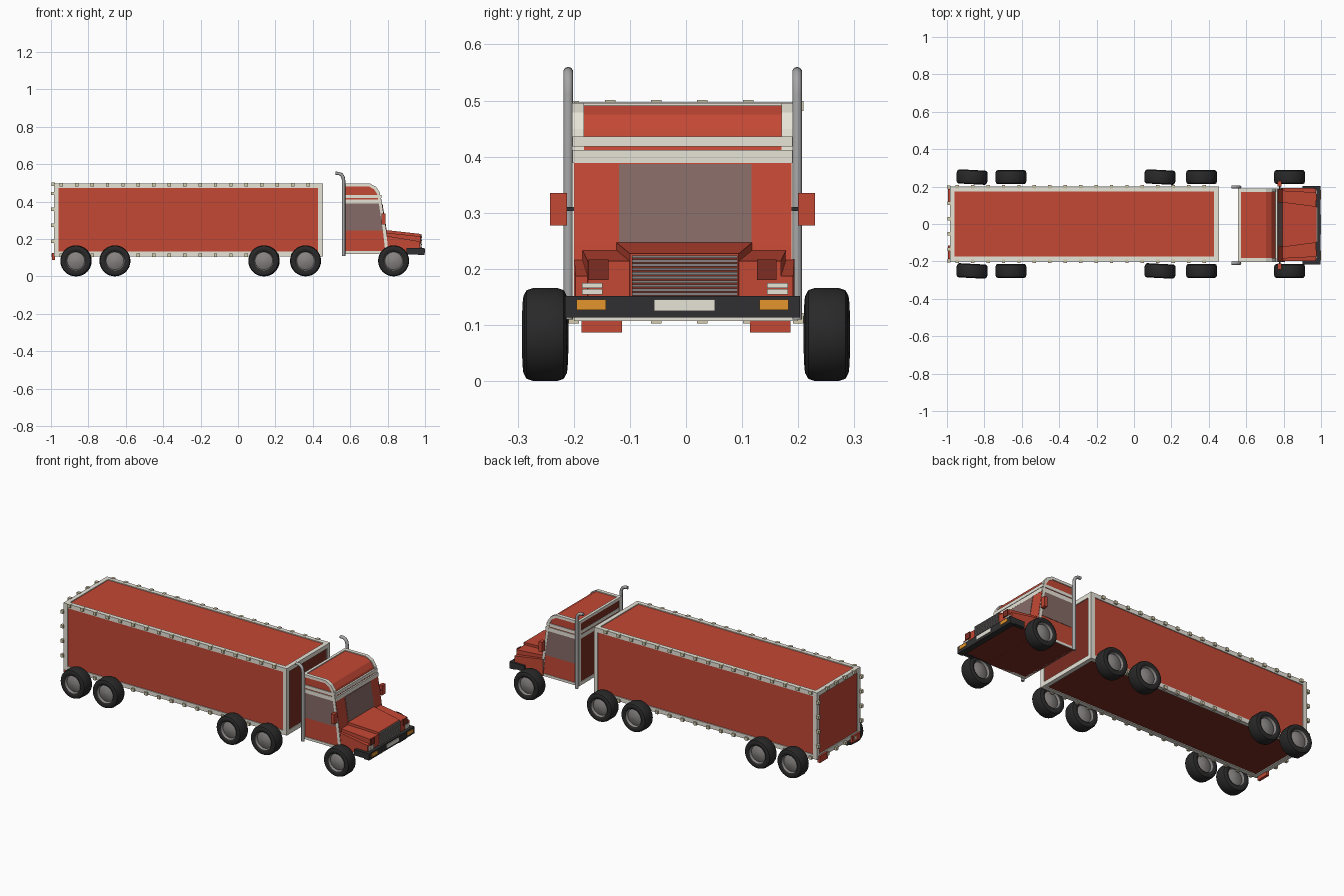
import bpy, bmesh
from math import cos, sin, pi, radians

default = bpy.data.objects.get("Cube")
if default:
    bpy.data.objects.remove(default, do_unlink=True)


def material(name, r, g, b):
    m = bpy.data.materials.new(name)
    m.use_nodes = True
    m.diffuse_color = (r, g, b, 1)
    m.node_tree.nodes["Principled BSDF"].inputs["Base Color"].default_value = (r, g, b, 1)
    return m


RED = material("red paint", 0.55, 0.065, 0.035)
DARK = material("dark red", 0.2, 0.026, 0.016)
TRIM = material("cream trim", 0.82, 0.79, 0.7)
GLASS = material("tinted glass", 0.24, 0.148, 0.135)
LAMP = material("marker lamp", 0.68, 0.62, 0.43)
TYRE = material("black rubber", 0.022, 0.022, 0.022)
RIM = material("dull steel", 0.24, 0.225, 0.22)
STEEL = material("stack steel", 0.38, 0.38, 0.38)
BLACK = material("bumper black", 0.03, 0.03, 0.032)
AMBER = material("amber", 0.78, 0.3, 0.025)


def finish(name, bm, *mats):
    bmesh.ops.recalc_face_normals(bm, faces=bm.faces)
    mesh = bpy.data.meshes.new(name)
    bm.to_mesh(mesh)
    bm.free()
    ob = bpy.data.objects.new(name, mesh)
    bpy.context.collection.objects.link(ob)
    for m in mats:
        mesh.materials.append(m)
    return ob


def darken(ob, x_side):
    """Dark red on the underside and on the end facing x_side."""
    ob.data.materials.append(DARK)
    for p in ob.data.polygons:
        if p.normal.z < -0.9 or p.normal.x * x_side > 0.9:
            p.material_index = 1


def add_box(bm, x, y, z):
    """Box from three (low, high) ranges."""
    verts = bmesh.ops.create_cube(bm, size=1)["verts"]
    for v in verts:
        v.co = [lo + (c + 0.5) * (hi - lo) for c, (lo, hi) in zip(v.co, (x, y, z))]
    return verts


def boxes(name, mat, *ranges):
    bm = bmesh.new()
    for r in ranges:
        add_box(bm, *r)
    return finish(name, bm, mat)


def prism(name, mat, y0, y1, *polys):
    """Side outlines (x, z) extruded across the width."""
    bm = bmesh.new()
    for poly in polys:
        a = [bm.verts.new((x, y0, z)) for x, z in poly]
        b = [bm.verts.new((x, y1, z)) for x, z in poly]
        bm.faces.new(a)
        bm.faces.new(b[::-1])
        for i in range(len(a)):
            j = (i + 1) % len(a)
            bm.faces.new((a[i], b[i], b[j], a[j]))
    return finish(name, bm, mat)


def around(c, h):
    return (c - h, c + h)


# Trailer body and its edge frame
X, Y, Z, T = (-0.984, 0.454), (-0.2, 0.2), (0.107, 0.497), 0.025
darken(boxes("trailer_body", RED, [(lo + 0.005, hi - 0.005) for lo, hi in (X, Y, Z)]), 1)


def ends(r):
    return ((r[0], r[0] + T), (r[1] - T, r[1]))


boxes("trailer_frame", TRIM,
      *[(X, y, z) for y in ends(Y) for z in ends(Z)],
      *[(x, Y, z) for x in ends(X) for z in ends(Z)],
      *[(x, y, Z) for x in ends(X) for y in ends(Y)])

# Marker lamps along the trailer edges
L = 0.009
lamps = []
for i in range(17):
    for s in (-1, 1):
        for z in (0.49, 0.112):
            lamps.append((around(-0.945 + 0.0825 * i, L), around(s * 0.2, L), around(z, L)))
for i in range(4):
    for s in (-1, 1):
        lamps.append((around(-0.991, L), around(s * 0.198, L), around(0.188 + 0.085 * i, L)))
    for z in (0.492, 0.112):
        lamps.append((around(-0.988, L), around(-0.135 + 0.082 * i, L), around(z, L)))
boxes("marker_lamps", LAMP, *lamps)
boxes("trailer_tail_lights", RED,
      *[((-0.994, -0.978), around(s * 0.15, 0.036), (0.087, 0.125)) for s in (-1, 1)])

# Wheels: one lathed profile, mirrored from outer face to inner face
half = [(0.001, 0.031), (0.015, 0.029), (0.034, 0.025), (0.047, 0.019), (0.051, 0.032),
        (0.056, 0.036), (0.07, 0.038), (0.079, 0.033), (0.083, 0.021)]
profile = half + [(r, -y) for r, y in reversed(half)]


def wheel(name, x, y, turn):
    bm = bmesh.new()
    n = 32
    rings = [[bm.verts.new((r * cos(2 * pi * k / n), w, r * sin(2 * pi * k / n)))
              for k in range(n)] for r, w in profile]
    for i in range(len(rings) - 1):
        rim = min(i, len(rings) - 2 - i) < 4
        for k in range(n):
            j = (k + 1) % n
            f = bm.faces.new((rings[i][k], rings[i][j], rings[i + 1][j], rings[i + 1][k]))
            f.material_index = 1 if rim else 0
    for ring in (rings[0], rings[-1]):
        bm.faces.new(ring).material_index = 1
    ob = finish(name, bm, TYRE, RIM)
    ob.location = (x, y, 0.083)
    ob.rotation_euler.z = radians(turn)
    bpy.ops.object.select_all(action="DESELECT")
    ob.select_set(True)
    bpy.context.view_layer.objects.active = ob
    bpy.ops.object.shade_smooth_by_angle(angle=radians(40))


for i, x in enumerate((-0.866, -0.658, 0.139, 0.361, 0.832)):
    for side, s in (("right", -1), ("left", 1)):
        wheel(f"wheel_{side}_{i + 1}", x, s * 0.251, -3 if i in (0, 2) else 0)

# Cab body and sleeper roof
CR, CL = -0.2, 0.188
MID = (CR + CL) / 2
darken(prism("cab_body", RED, CR, CL,
             [(0.56, 0.12), (0.808, 0.12), (0.794, 0.24), (0.77, 0.39), (0.56, 0.39)]), -1)
darken(prism("cab_roof", RED, CR + 0.002, CL - 0.002,
             [(0.56, 0.385), (0.56, 0.491), (0.705, 0.491), (0.734, 0.475), (0.753, 0.447),
              (0.763, 0.41), (0.765, 0.385)]), -1)

# Cream frame round each side of the cab
outer = [(0.556, 0.12), (0.556, 0.496), (0.706, 0.496), (0.738, 0.479), (0.758, 0.449),
         (0.768, 0.39), (0.792, 0.24), (0.806, 0.12)]
inner = [(0.67 + (x - 0.67) * 0.86, 0.3 + (z - 0.3) * 0.92) for x, z in outer]
ring = [[outer[i - 1], outer[i], inner[i], inner[i - 1]] for i in range(len(outer))]
for side, y0, y1 in (("right", CR - 0.003, CR + 0.018), ("left", CL - 0.018, CL + 0.003)):
    prism(f"cab_frame_{side}", TRIM, y0, y1, *ring)
boxes("cab_bands", TRIM,
      ((0.558, 0.771), (CR - 0.002, CL + 0.002), (0.389, 0.412)),
      ((0.558, 0.766), (CR - 0.002, CL + 0.002), (0.418, 0.436)),
      ((0.556, 0.572), (CR, CL), (0.48, 0.496)),
      ((0.556, 0.572), (CR, CL), (0.12, 0.14)))

# Windows
side_glass = [(0.573, 0.245), (0.784, 0.245), (0.758, 0.389), (0.573, 0.389)]
prism("window_right", GLASS, CR - 0.002, CR + 0.003, side_glass)
prism("window_left", GLASS, CL - 0.003, CL + 0.002, side_glass)
prism("windscreen", GLASS, MID - 0.113, MID + 0.123,
      [(0.79, 0.24), (0.796, 0.24), (0.773, 0.387), (0.767, 0.387)])


# Stepped hood: three tapering layers
def wedge(name, w0, w1, z_back, z_front, x1):
    bm = bmesh.new()
    for v in add_box(bm, (0.785, x1), (-1, 1), (0.122, 1)):
        front = v.co.x > 0.9
        v.co.y = v.co.y * (w1 if front else w0) - 0.003
        if v.co.z > 0.5:
            v.co.z = z_front if front else z_back
    darken(finish(name, bm, RED), -1)


wedge("fender_layer", 0.196, 0.194, 0.218, 0.187, 0.972)
wedge("middle_hood_layer", 0.182, 0.172, 0.234, 0.214, 0.974)
wedge("top_hood_layer", 0.122, 0.097, 0.248, 0.227, 0.976)
boxes("hood_vents", DARK,
      *[((0.972, 0.979), around(MID + s * 0.15, 0.0175), (0.18, 0.217)) for s in (-1, 1)])

# Grille, headlights and bumper
boxes("grille_back", DARK, ((0.973, 0.979), (-0.096, 0.092), (0.148, 0.224)))
boxes("grille_slats", RIM,
      *[((0.975, 0.983), (-0.096, 0.092), around(0.155 + 0.0074 * i, 0.0025)) for i in range(10)])
boxes("headlights", TRIM,
      *[((0.965, 0.979), around(s * 0.165 - 0.002, 0.0185), z)
        for s in (-1, 1) for z in ((0.154, 0.1645), (0.1655, 0.175))])
boxes("bumper", BLACK, ((0.962, 0.996), (-0.216, 0.203), (0.113, 0.152)),
      ((0.9, 0.97), (-0.216, -0.192), (0.118, 0.152)),
      ((0.9, 0.97), (0.179, 0.203), (0.118, 0.152)))
boxes("front_plate", TRIM, ((0.994, 1.0), (-0.057, 0.052), (0.125, 0.145)))
boxes("indicators", AMBER,
      *[((0.994, 1.0), around(MID + s * 0.163, 0.026), (0.127, 0.145)) for s in (-1, 1)])

# Mirrors and exhaust stacks
for side, s, wall in (("right", -1, CR), ("left", 1, CL)):
    boxes(f"mirror_{side}", RED,
          ((0.768, 0.788), around(wall + s * 0.027, 0.015), (0.277, 0.335)))
    boxes(f"mirror_arm_{side}", BLACK,
          ((0.774, 0.782), around(wall + s * 0.008, 0.012), (0.303, 0.31)))
    path = bpy.data.curves.new(f"exhaust_stack_{side}", "CURVE")
    path.dimensions = "3D"
    path.bevel_depth = 0.009
    path.bevel_resolution = 3
    path.use_fill_caps = True
    points = [(0.565, 0.11), (0.565, 0.51), (0.562, 0.53), (0.553, 0.544), (0.54, 0.55), (0.522, 0.551)]
    spline = path.splines.new("POLY")
    spline.points.add(len(points) - 1)
    for p, (x, z) in zip(spline.points, points):
        p.co = (x, wall + s * 0.01, z, 1)
    path.materials.append(STEEL)
    bpy.context.collection.objects.link(bpy.data.objects.new(path.name, path))
